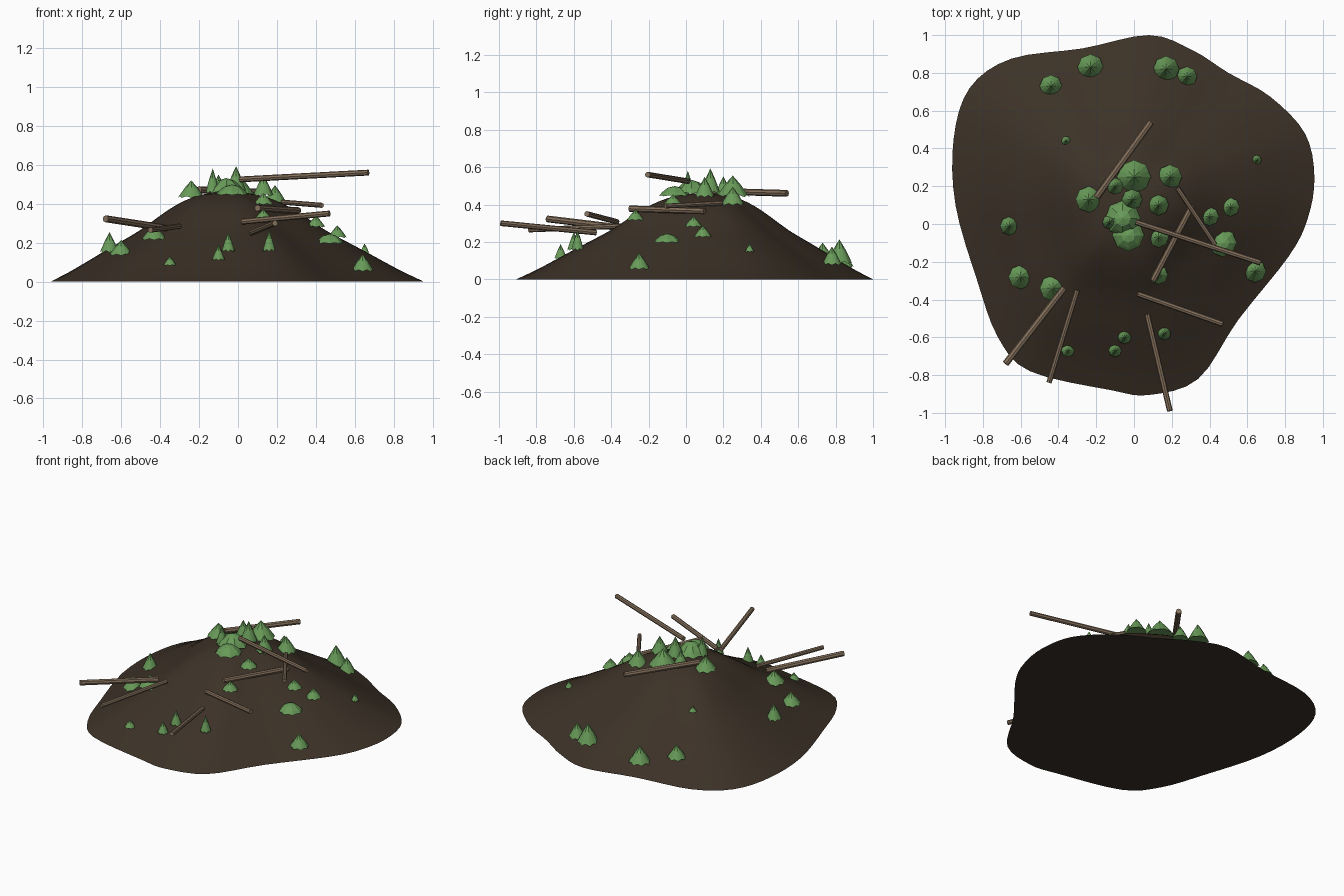
import bpy
import bmesh
import math
from mathutils import Vector
from mathutils.bvhtree import BVHTree

default_cube = bpy.data.objects.get("Cube")
if default_cube:
    bpy.data.objects.remove(default_cube, do_unlink=True)


def make_material(name, colour):
    material = bpy.data.materials.new(name)
    material.use_nodes = True
    rgba = (*colour, 1.0)
    material.diffuse_color = rgba
    material.node_tree.nodes["Principled BSDF"].inputs["Base Color"].default_value = rgba
    return material


earth_brown = make_material("earth_brown", (0.045, 0.031, 0.020))
bark_brown = make_material("bark_brown", (0.23, 0.16, 0.105))
leaf_green = make_material("leaf_green", (0.14, 0.33, 0.10))


def make_object(name, bm, material):
    bmesh.ops.recalc_face_normals(bm, faces=bm.faces)
    mesh = bpy.data.meshes.new(name)
    bm.to_mesh(mesh)
    bm.free()
    mesh.materials.append(material)
    obj = bpy.data.objects.new(name, mesh)
    bpy.context.collection.objects.link(obj)
    return obj


def spline(before, start, end, after, t):
    """Point on a smooth curve between start and end."""
    return 0.5 * (2 * start + (end - before) * t
                  + (2 * before - 5 * start + 4 * end - after) * t ** 2
                  + (3 * start - before - 3 * end + after) * t ** 3)


def smooth_path(points, steps, closed):
    points = [Vector(p) for p in points]
    count = len(points)
    result = []
    for i in range(count if closed else count - 1):
        if closed:
            picks = [points[(i + k) % count] for k in (-1, 0, 1, 2)]
        else:
            picks = [points[min(max(i + k, 0), count - 1)] for k in (-1, 0, 1, 2)]
        result += [spline(*picks, s / steps) for s in range(steps)]
    if not closed:
        result.append(points[-1])
    return result


# Mound: wavy outline shrunk towards the summit along a height profile
outline = smooth_path([
    (.08, -.905), (.34, -.82), (.55, -.51), (.82, -.17), (.92, .03), (.955, .25),
    (.905, .48), (.72, .675), (.5, .8), (.31, .92), (.08, 1), (-.27, .93),
    (-.65, .875), (-.87, .72), (-.955, .45), (-.945, .1), (-.83, -.3),
    (-.72, -.6), (-.55, -.78), (-.12, -.88)], 4, True)
slope = smooth_path([
    (0, .46), (.1, .455), (.2, .433), (.3, .39), (.4, .328), (.5, .262),
    (.6, .208), (.7, .155), (.8, .1), (.9, .047), (1, 0)], 2, False)
summit = Vector((-.05, .1))

bm = bmesh.new()
peak = bm.verts.new((*summit, slope[0].y))
previous = None
for share, height in slope[1:]:
    ring = [bm.verts.new((*summit.lerp(p, share), height)) for p in outline]
    for i, vert in enumerate(ring):
        if previous:
            bm.faces.new((previous[i - 1], ring[i - 1], vert, previous[i]))
        else:
            bm.faces.new((peak, ring[i - 1], vert))
    previous = ring
bm.faces.new(previous)
ground = BVHTree.FromBMesh(bm)
mound = make_object("mound", bm, earth_brown)
bpy.ops.object.select_all(action="DESELECT")
mound.select_set(True)
bpy.context.view_layer.objects.active = mound
bpy.ops.object.shade_smooth_by_angle(angle=math.radians(50))


def ground_height(x, y):
    return ground.ray_cast(Vector((x, y, 2)), Vector((0, 0, -1)))[0].z


# Fallen logs: straight octagonal poles between two ends
def add_log(name, start, end, radius):
    start, end = Vector(start), Vector(end)
    axis = end - start
    bm = bmesh.new()
    bmesh.ops.create_cone(bm, cap_ends=True, segments=8, radius1=radius,
                          radius2=radius, depth=axis.length)
    log = make_object(name, bm, bark_brown)
    log.location = (start + end) / 2
    log.rotation_euler = axis.to_track_quat("Z", "Y").to_euler()


logs = [
    ((.01, .01, .525), (.67, -.205, .56), .015),
    ((-.2, .14, .472), (.09, .54, .46), .018),
    ((.31, .1, .365), (.1, -.3, .378), .017),
    ((.23, .19, .408), (.43, -.11, .392), .013),
    ((.02, -.37, .308), (.47, -.53, .35), .015),
    ((.07, -.48, .25), (.19, -.99, .3), .015),
    ((-.37, -.34, .275), (-.68, -.74, .323), .018),
    ((-.3, -.35, .285), (-.45, -.84, .265), .014),
]
for number, (start, end, radius) in enumerate(logs):
    add_log(f"fallen_log_{number}", start, end, radius)


# Foliage: rings of a faceted crown, the hem lifted between its points
def add_crown(name, x, y, radius, height, layers, sides=8):
    bm = bmesh.new()
    base = ground_height(x, y)
    tip = bm.verts.new((x, y, base + height))
    previous = None
    for width, level in layers:
        hem = level == 0
        ring = []
        for i in range(sides * 2):
            angle = math.pi * i / sides
            notch = i % 2
            reach = radius * width * (0.91 if notch else 1)
            lift = height * (level + (0.1 if hem and notch else 0))
            ring.append(bm.verts.new((x + reach * math.cos(angle),
                                      y + reach * math.sin(angle), base + lift)))
        for i, vert in enumerate(ring):
            if previous:
                bm.faces.new((previous[i - 1], ring[i - 1], vert, previous[i]))
            else:
                bm.faces.new((tip, ring[i - 1], vert))
        previous = ring
    bm.faces.new(previous)
    make_object(name, bm, leaf_green)


# Pointed shrubs: x, y, radius, height
shrubs = [
    (-.44, .73, .06, .09), (-.23, .83, .07, .11), (.17, .82, .07, .13),
    (.28, .78, .055, .1), (-.36, .44, .025, .04), (.65, .34, .025, .05),
    (0, .25, .09, .115), (-.1, .2, .045, .1), (-.01, .13, .055, .135),
    (-.24, .13, .07, .09), (-.13, .01, .038, .13), (.19, .25, .065, .1),
    (.13, .1, .055, .11), (.13, -.07, .055, .06), (.4, .04, .05, .06),
    (.51, .09, .05, .065), (.64, -.25, .06, .09), (.13, -.27, .05, .06),
    (.16, -.58, .035, .11), (-.05, -.6, .036, .1), (-.1, -.67, .035, .08),
    (-.35, -.67, .035, .05), (-.43, -.34, .07, .08), (-.6, -.28, .065, .08),
    (-.66, -.01, .05, .105),
]
for number, (x, y, radius, height) in enumerate(shrubs):
    add_crown(f"pointed_shrub_{number}", x, y, radius, height,
              [(.45, .6), (1, 0)])

# Low spreading bushes with a rounded crown
bushes = [(-.06, .03, .095, .075), (-.03, -.06, .085, .055), (.47, -.1, .075, .05)]
for number, (x, y, radius, height) in enumerate(bushes):
    add_crown(f"low_bush_{number}", x, y, radius, height,
              [(.45, .82), (.8, .4), (1, 0)])
